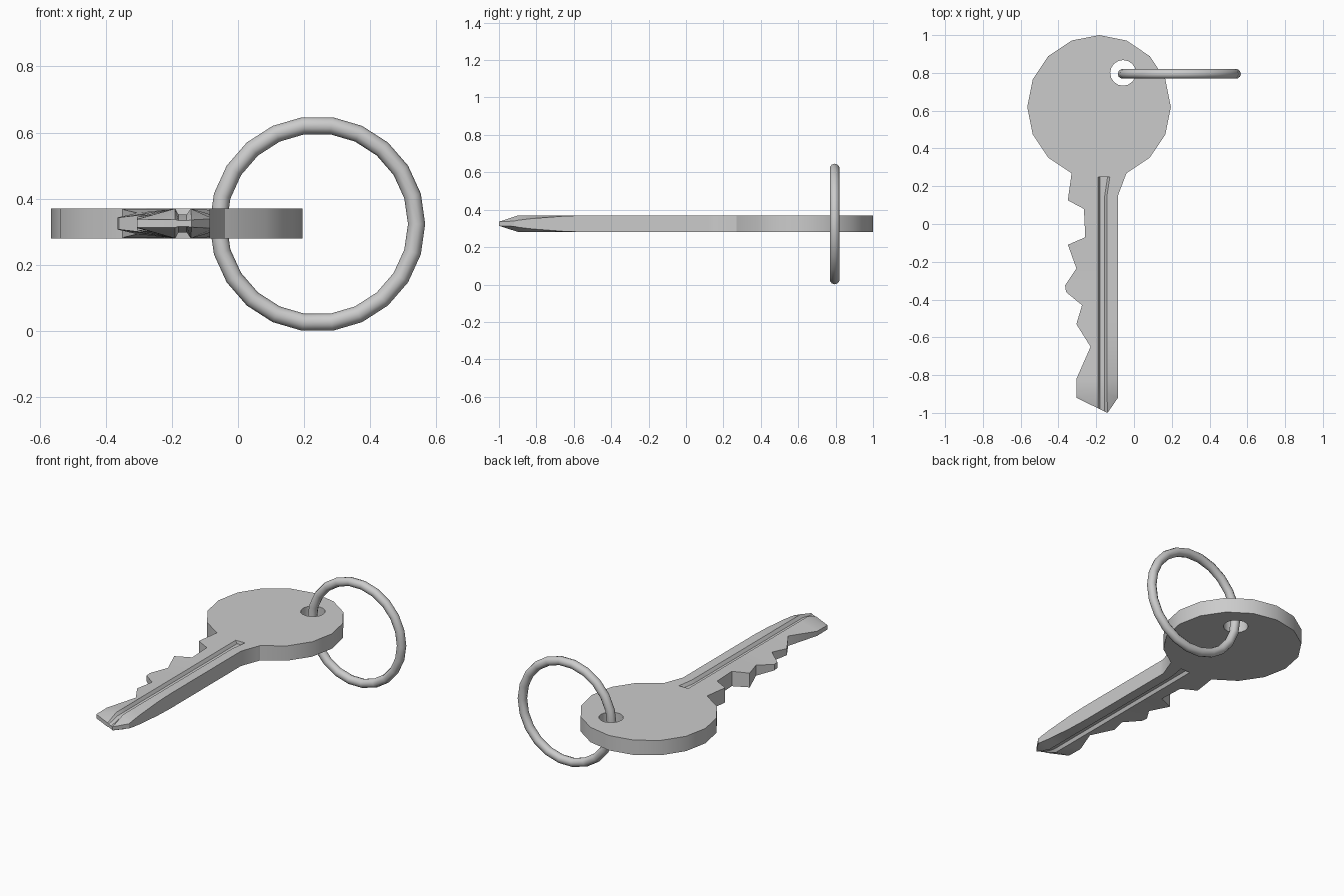
import bpy, bmesh, math

if "Cube" in bpy.data.objects:
    bpy.data.objects.remove(bpy.data.objects["Cube"])

ZC, H = 0.325, 0.045          # mid height and half thickness of the key
HX, HY, HR = -0.185, 0.62, 0.38


def smooth(obj, angle=30):
    bpy.ops.object.select_all(action='DESELECT')
    obj.select_set(True)
    bpy.context.view_layer.objects.active = obj
    bpy.ops.object.shade_smooth_by_angle(angle=math.radians(angle))


# blade stations: y, tooth edge x, tooth half height, back edge x, back half height, groove open
y0 = HY - HR * math.cos(math.radians(22.5))
dx = HR * math.sin(math.radians(22.5))
stations = [
    (y0, HX - dx, H, HX + dx, H, 0),
    (0.25, -0.333, H, -0.047, H, 0),
    (0.248, -0.333, H, -0.048, H, 1),
    (0.15, -0.347, H, -0.085, H, 1),
    (0.125, -0.35, H, -0.085, H, 1),
    (0.08, -0.265, H, -0.085, H, 1),
    (-0.07, -0.258, H, -0.085, H, 1),
    (-0.11, -0.35, 0.043, -0.085, H, 1),
    (-0.235, -0.305, 0.032, -0.085, H, 1),
    (-0.325, -0.365, 0.018, -0.085, H, 1),
    (-0.36, -0.36, 0.018, -0.085, H, 1),
    (-0.43, -0.275, 0.028, -0.085, H, 1),
    (-0.53, -0.305, 0.020, -0.085, H, 1),
    (-0.65, -0.23, 0.030, -0.085, 0.041, 1),
    (-0.82, -0.305, 0.014, -0.085, 0.028, 1),
    (-0.895, -0.305, 0.013, -0.085, 0.019, 1),
]


def section(y, xl, hl, xr, hr, groove):
    """Upper half of the blade section: x, y, half height."""
    wide = 0.015 if y > 0.2 else 0
    d = 0.018 * groove
    return [(xl, y, hl), (-0.19, y, H), (-0.18, y, H - d),
            (-0.155 + wide, y, H - d), (-0.143 + wide, y, H), (xr, y, hr)]


rows = [section(*s) for s in stations]
# slanted, pointed tip
rows.append([(-0.305, -0.92, 0.012), (-0.19, -0.976, 0.012), (-0.18, -0.981, 0.009),
             (-0.155, -0.993, 0.009), (-0.14, -1.0, 0.011), (-0.085, -0.92, 0.014)])

bm = bmesh.new()

# blade: loft the closed sections
loops = []
for row in rows:
    top = [bm.verts.new((x, y, ZC + h)) for x, y, h in row]
    bot = [bm.verts.new((x, y, ZC - h)) for x, y, h in row]
    loops.append(top + bot[::-1])
for a, b in zip(loops, loops[1:]):
    for i in range(12):
        j = (i + 1) % 12
        bm.faces.new((a[i], a[j], b[j], b[i]))
end = loops[-1]
for i in range(5):
    bm.faces.new((end[i], end[i + 1], end[10 - i], end[11 - i]))

# bow: 16-sided plate with a round hole
arc = [math.radians(-67.5 + 22.5 * i) for i in range(15)]
outline = [(HX + HR * math.cos(a), HY + HR * math.sin(a)) for a in arc]
outline += [(x, y) for x, y, h in rows[0][1:5]]
hole = [(-0.058 + 0.068 * math.cos(math.tau * i / 16),
         0.80 + 0.068 * math.sin(math.tau * i / 16)) for i in range(16)]
levels = []
for z in (ZC - H, ZC + H):
    rings, edges = [], []
    for pts in (outline, hole):
        vs = [bm.verts.new((x, y, z)) for x, y in pts]
        edges += [bm.edges.new((vs[i], vs[(i + 1) % len(vs)])) for i in range(len(vs))]
        rings.append(vs)
    bmesh.ops.triangle_fill(bm, use_beauty=True, use_dissolve=False, edges=edges)
    levels.append(rings)
for k, count in ((0, 14), (1, 16)):
    lo, hi = levels[0][k], levels[1][k]
    for i in range(count):
        j = (i + 1) % len(lo)
        bm.faces.new((lo[i], lo[j], hi[j], hi[i]))

bmesh.ops.remove_doubles(bm, verts=bm.verts, dist=0.0005)
bmesh.ops.recalc_face_normals(bm, faces=bm.faces)
mesh = bpy.data.meshes.new("key")
bm.to_mesh(mesh)
bm.free()
key = bpy.data.objects.new("key", mesh)
bpy.context.collection.objects.link(key)
smooth(key)

# key ring
bpy.ops.mesh.primitive_torus_add(
    major_segments=22, minor_segments=10, major_radius=0.3, minor_radius=0.026,
    location=(0.24, 0.795, 0.3235), rotation=(math.pi / 2, 0, 0))
ring = bpy.context.object
ring.name = "key_ring"
smooth(ring, 50)
